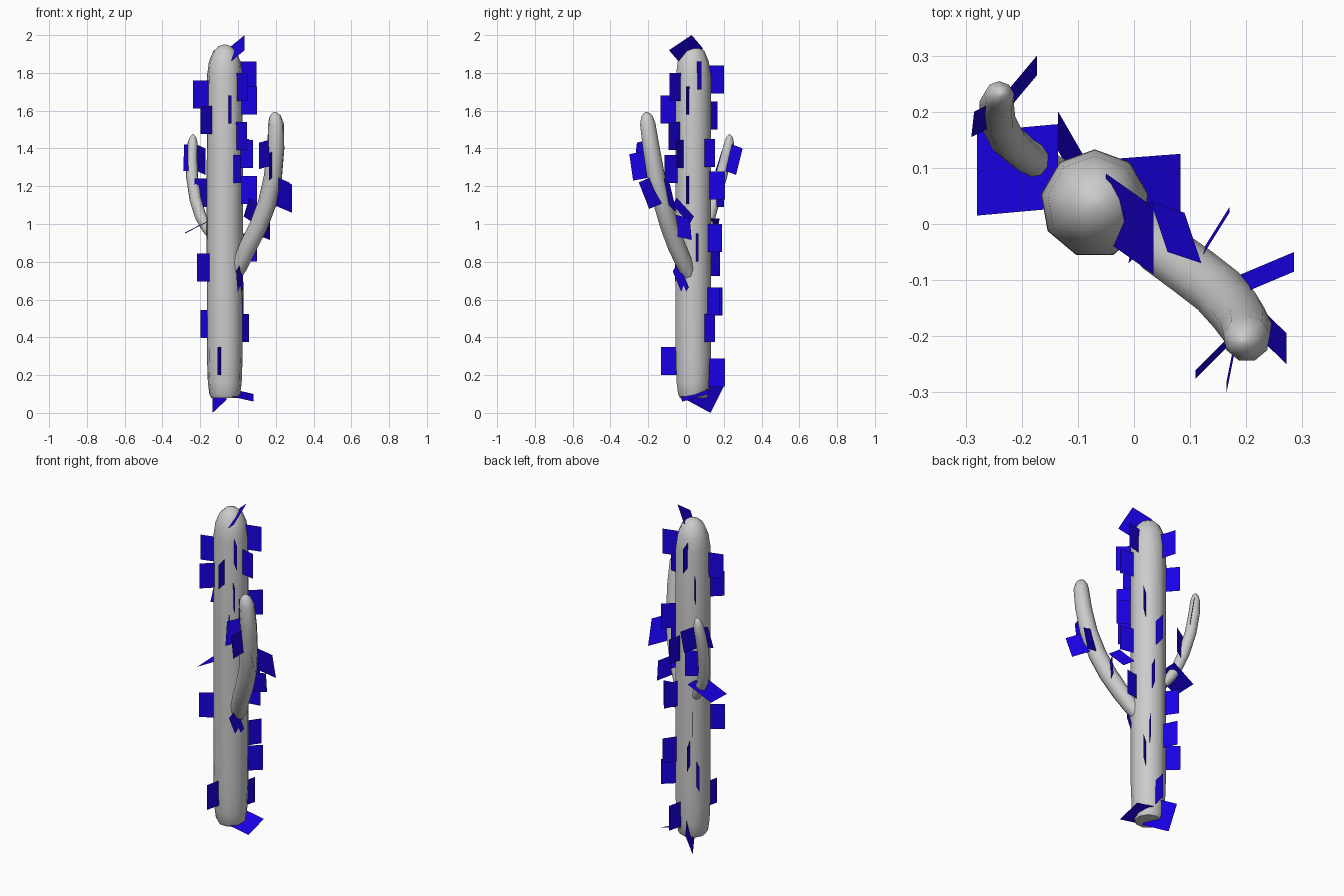
import bpy, bmesh
from math import sin, cos, pi, radians
from mathutils import Vector

CX, CY = -0.07, 0.036

blue = bpy.data.materials.new("spine_blue")
blue.diffuse_color = (0.01, 0.0, 0.8, 1)


def finish(name, bm, mat=None):
    me = bpy.data.meshes.new(name)
    bm.to_mesh(me)
    bm.free()
    ob = bpy.data.objects.new(name, me)
    bpy.context.collection.objects.link(ob)
    if mat:
        me.materials.append(mat)
    return ob


def tube(name, path, sides):
    """Loft rings along path points (x, y, z, radius), closed at both ends."""
    bm = bmesh.new()
    pts = [Vector(p[:3]) for p in path]
    rings = []
    for i, p in enumerate(path):
        t = (pts[min(i + 1, len(pts) - 1)] - pts[max(i - 1, 0)]).normalized()
        u = (Vector((1, 0, 0)) - t * t.x).normalized()
        v = t.cross(u)
        rings.append([bm.verts.new(pts[i] + p[3] * (
            u * cos(pi / 2 + 2 * pi * k / sides) + v * sin(pi / 2 + 2 * pi * k / sides)))
            for k in range(sides)])
    for a, b in zip(rings, rings[1:]):
        for k in range(sides):
            n = (k + 1) % sides
            bm.faces.new((a[k], a[n], b[n], b[k]))
    bm.faces.new(rings[0][::-1])
    bm.faces.new(rings[-1])
    bmesh.ops.recalc_face_normals(bm, faces=bm.faces)
    ob = finish(name, bm)
    bpy.context.view_layer.objects.active = ob
    ob.select_set(True)
    bpy.ops.object.shade_smooth_by_angle(angle=radians(60))
    ob.select_set(False)
    return ob


# Trunk with rounded crown and slightly tapered foot
trunk = [(0.08, 0.073), (0.10, 0.083), (0.16, 0.091), (0.30, 0.096), (0.8, 0.097),
         (1.3, 0.097), (1.78, 0.096), (1.86, 0.085), (1.915, 0.062), (1.942, 0.032), (1.95, 0.006)]
tube("trunk", [(CX, CY, z, r) for z, r in trunk], 9)

# Curved arms
tube("right_arm", [(-0.02, 0.02, 0.72, 0.035), (0.01, -0.005, 0.78, 0.045),
                   (0.055, -0.05, 0.88, 0.049), (0.11, -0.09, 0.99, 0.05),
                   (0.155, -0.125, 1.11, 0.05), (0.185, -0.16, 1.25, 0.049),
                   (0.20, -0.185, 1.40, 0.046), (0.201, -0.204, 1.53, 0.042),
                   (0.196, -0.208, 1.57, 0.031), (0.194, -0.209, 1.588, 0.015),
                   (0.194, -0.209, 1.594, 0.003)], 9)
tube("left_arm", [(-0.13, 0.09, 0.93, 0.025), (-0.165, 0.107, 0.98, 0.029),
                  (-0.197, 0.125, 1.04, 0.031), (-0.225, 0.15, 1.13, 0.032),
                  (-0.243, 0.185, 1.25, 0.032), (-0.245, 0.213, 1.36, 0.031),
                  (-0.24, 0.228, 1.43, 0.027), (-0.238, 0.231, 1.46, 0.017),
                  (-0.237, 0.232, 1.475, 0.003)], 9)

# Upright spine cards standing out radially from the trunk: (angle, centre height)
trunk_cards = [
    (196, 1.685), (223, 1.55), (213, 0.77), (137, 0.47), (15, 1.785), (-12, 1.655),
    (-45, 1.725), (-48, 1.465), (-30, 1.37), (-60, 1.29), (-12, 1.18), (282, 1.605),
    (257, 0.275), (55, 0.59), (42, 0.45), (77, 0.215), (107, 1.765), (131, 1.575),
    (42, 1.375), (77, 1.205), (62, 0.925), (10, 0.875), (115, 0.59), (124, 0.80)]
bm = bmesh.new()
for ang, zc in trunk_cards:
    d = Vector((cos(radians(ang)), sin(radians(ang)), 0))
    c = Vector((CX, CY, zc))
    up = Vector((0, 0, 0.074))
    bm.faces.new([bm.verts.new(q) for q in (
        c + d * 0.05 - up, c + d * 0.174 - up, c + d * 0.174 + up, c + d * 0.05 + up)])
finish("trunk_spines", bm, blue)


def cards(name, quads):
    """Tilted cards, each from three corners of a parallelogram."""
    bm = bmesh.new()
    for a, b, c in quads:
        a, b, c = Vector(a), Vector(b), Vector(c)
        bm.faces.new([bm.verts.new(q) for q in (a, b, c, a + c - b)])
    finish(name, bm, blue)


# Tilted cards on the crown and foot
cards("crown_spine", [((0.035, 0.03, 2.0), (0.035, -0.09, 1.92), (-0.05, -0.03, 1.85))])
cards("foot_spines", [((-0.135, 0.20, 0.14), (-0.135, 0.13, 0.0), (-0.06, 0.0, 0.07)),
                      ((0.083, 0.125, 0.10), (0.083, -0.02, 0.06), (-0.05, -0.03, 0.09))])

# Cards on the right arm
cards("right_arm_spines", [
    ((0.285, -0.05, 1.06), (0.285, -0.085, 1.21), (0.19, -0.125, 1.25)),
    ((0.272, -0.195, 1.08), (0.272, -0.25, 1.22), (0.20, -0.18, 1.25)),
    ((0.11, -0.275, 1.29), (0.11, -0.26, 1.43), (0.18, -0.19, 1.45)),
    ((0.165, -0.28, 1.23), (0.165, -0.30, 1.37), (0.187, -0.19, 1.39)),
    ((0.17, 0.03, 0.915), (0.17, 0.02, 1.03), (0.12, -0.06, 1.05)),
    ((0.0, -0.015, 0.615), (-0.01, -0.07, 0.75), (0.02, -0.04, 0.80)),
    ((0.09, 0.02, 1.0), (0.12, -0.07, 1.10), (0.06, -0.05, 1.14))])

# Cards on the left arm, with one nearly level at its base
cards("left_arm_spines", [
    ((-0.28, 0.015, 0.95), (-0.28, 0.165, 0.955), (-0.135, 0.178, 1.03)),
    ((-0.29, 0.155, 1.28), (-0.285, 0.20, 1.42), (-0.245, 0.22, 1.42)),
    ((-0.173, 0.265, 1.26), (-0.173, 0.30, 1.40), (-0.24, 0.22, 1.43)),
    ((-0.135, 0.20, 1.09), (-0.135, 0.20, 1.24), (-0.23, 0.14, 1.24))])
